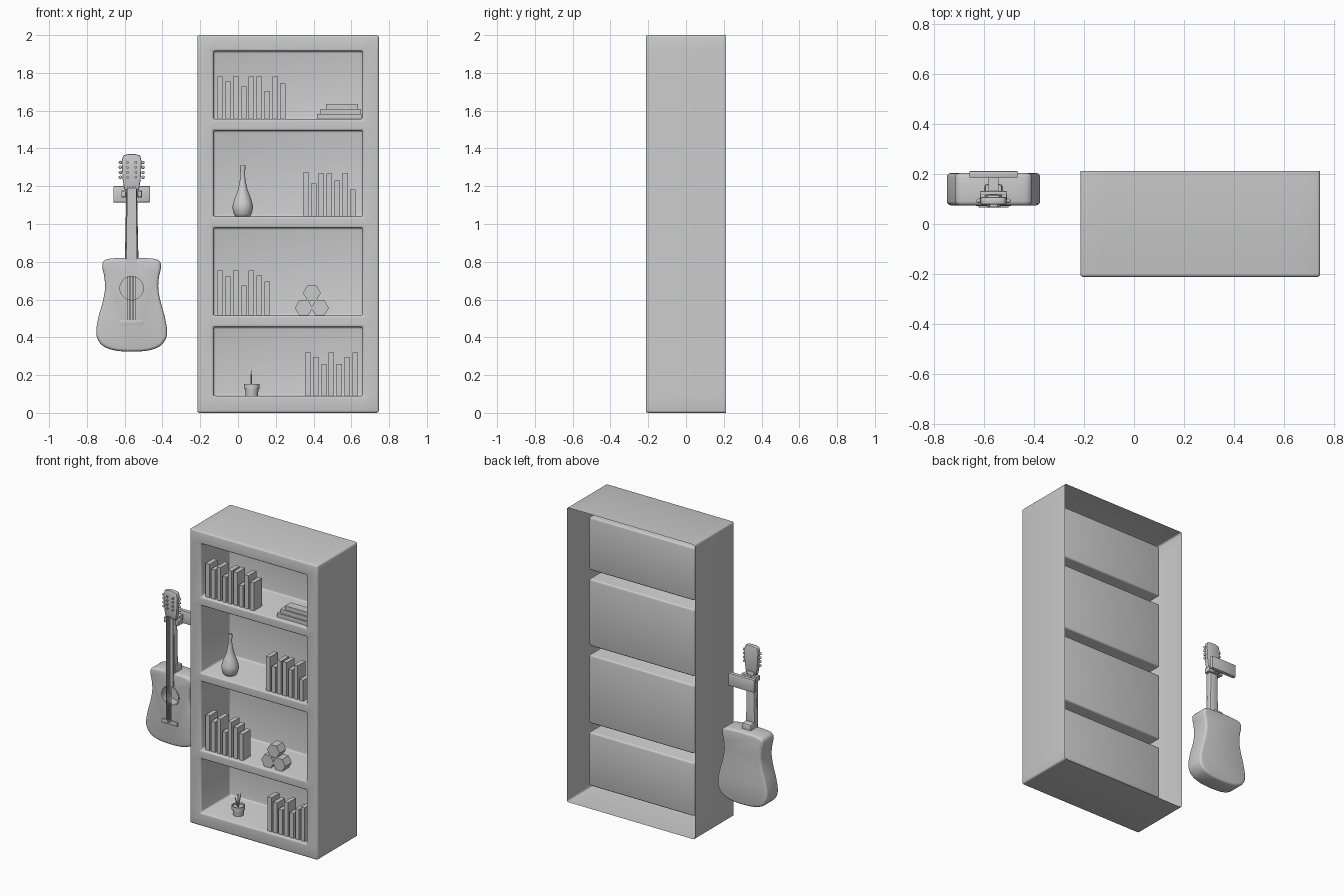
import bpy, bmesh, math
from mathutils import Vector, Matrix

if "Cube" in bpy.data.objects:
    bpy.data.objects.remove(bpy.data.objects["Cube"])


def finish(name, bm):
    me = bpy.data.meshes.new(name)
    bm.to_mesh(me)
    bm.free()
    ob = bpy.data.objects.new(name, me)
    bpy.context.collection.objects.link(ob)
    return ob


def bevel_sharp(bm, width, seg=3, angle=0.6):
    edges = [e for e in bm.edges if len(e.link_faces) == 2 and e.calc_face_angle(0) > angle]
    bmesh.ops.bevel(bm, geom=edges, offset=width, offset_type='OFFSET', segments=seg,
                    profile=0.5, affect='EDGES', clamp_overlap=True)


def prism(name, pts, y0, y1, bevel=0, seg=2):
    """Extrude an (x, z) outline from y0 to y1."""
    bm = bmesh.new()
    a = [bm.verts.new((x, y0, z)) for x, z in pts]
    b = [bm.verts.new((x, y1, z)) for x, z in pts]
    bm.faces.new(a)
    bm.faces.new(b)
    n = len(pts)
    for i in range(n):
        bm.faces.new((a[i], a[(i + 1) % n], b[(i + 1) % n], b[i]))
    bmesh.ops.recalc_face_normals(bm, faces=bm.faces)
    if bevel:
        bevel_sharp(bm, bevel, seg)
    return finish(name, bm)


def box(name, x0, x1, y0, y1, z0, z1, bevel=0):
    return prism(name, [(x0, z0), (x1, z0), (x1, z1), (x0, z1)], y0, y1, bevel)


def lathe(name, prof, x, y, z, n=32):
    """Spin an (r, z) profile about a vertical axis."""
    bm = bmesh.new()
    vs = [bm.verts.new((r, 0, h)) for r, h in prof]
    es = [bm.edges.new(p) for p in zip(vs, vs[1:])]
    bmesh.ops.spin(bm, geom=vs + es, axis=(0, 0, 1), cent=(0, 0, 0), steps=n, angle=2 * math.pi)
    bmesh.ops.remove_doubles(bm, verts=bm.verts, dist=1e-5)
    bmesh.ops.recalc_face_normals(bm, faces=bm.faces)
    ob = finish(name, bm)
    ob.location = (x, y, z)
    return ob


def spline(pts, k=5):
    """Smooth open curve through points."""
    p = [Vector(q) for q in [pts[0]] + pts + [pts[-1]]]
    out = []
    for a, b, c, d in zip(p, p[1:], p[2:], p[3:]):
        for i in range(k):
            t = i / k
            out.append(0.5 * (2 * b + (c - a) * t + (2 * a - 5 * b + 4 * c - d) * t * t
                              + (3 * b - a - 3 * c + d) * t ** 3))
    return [tuple(v) for v in out] + [tuple(pts[-1])]


def ngon(x, z, r, n):
    return [(x + r * math.cos(2 * math.pi * i / n), z + r * math.sin(2 * math.pi * i / n)) for i in range(n)]


def mirrored(right):
    """Close a right-hand outline (bottom to top) about the guitar's axis."""
    left = [(-x, z) for x, z in reversed(right) if x > 1e-4]
    return [(GX + x, z) for x, z in right + left]


# Bookcase: one sheet with four recessed bays, open behind
F, BAY, B = -0.2125, 0.10, 0.2125
xs = [-0.215, -0.13, 0.66, 0.746]
zs = [0, 0.09, 0.455, 0.515, 0.98, 1.04, 1.495, 1.555, 1.915, 2]
bm = bmesh.new()


def quad(*co):
    bm.faces.new([bm.verts.new(c) for c in co])


def tube(a, b, c, d, y):
    for (x0, z0, x1, z1) in ((a, c, b, c), (b, c, b, d), (b, d, a, d), (a, d, a, c)):
        quad((x0, F, z0), (x1, F, z1), (x1, y, z1), (x0, y, z0))


for i in range(3):
    for j in range(9):
        a, b, c, d = xs[i], xs[i + 1], zs[j], zs[j + 1]
        bay = i == 1 and j % 2
        y = BAY if bay else F
        quad((a, y, c), (b, y, c), (b, y, d), (a, y, d))
        if bay:
            tube(a, b, c, d, BAY)
for i in range(3):
    for z in (0, 2):
        quad((xs[i], F, z), (xs[i + 1], F, z), (xs[i + 1], B, z), (xs[i], B, z))
for j in range(9):
    for x in (xs[0], xs[-1]):
        quad((x, F, zs[j]), (x, F, zs[j + 1]), (x, B, zs[j + 1]), (x, B, zs[j]))
bmesh.ops.remove_doubles(bm, verts=bm.verts, dist=1e-4)
bmesh.ops.recalc_face_normals(bm, faces=bm.faces)
if next(f for f in bm.faces if abs(f.calc_center_median().y - F) < 1e-4).normal.y > 0:
    bmesh.ops.reverse_faces(bm, faces=bm.faces)
bevel_sharp(bm, 0.012)
finish("bookcase", bm)

# Rows of upright books
rows = [(-0.11, 1.555, [1.782, 1.755, 1.782, 1.728, 1.782, 1.782, 1.703, 1.782, 1.745]),
        (0.344, 1.04, [1.273, 1.215, 1.268, 1.268, 1.23, 1.27, 1.183]),
        (-0.11, 0.515, [0.753, 0.721, 0.753, 0.674, 0.753, 0.727, 0.695]),
        (0.355, 0.09, [0.32, 0.297, 0.26, 0.32, 0.26, 0.297, 0.32])]
for x, z, tops in rows:
    for i, t in enumerate(tops):
        box("book", x + i * 0.0417, x + i * 0.0417 + 0.029, -0.19, -0.105, z, t)

# Stacked books
for i, (a, b) in enumerate([(0.418, 0.655), (0.437, 0.65), (0.466, 0.635)]):
    box("stacked_book", a, b, -0.18 + 0.01 * i, -0.08 - 0.01 * i, 1.555 + i * 0.027, 1.582 + i * 0.027)

# Vase
lathe("vase", spline([(0, 0), (0.038, 0), (0.054, 0.045), (0.045, 0.09), (0.025, 0.145),
                      (0.013, 0.21), (0.014, 0.265), (0.009, 0.268), (0.006, 0.22), (0, 0.2)], 4), 0.025, -0.12, 1.04)

# Hexagonal ornament
for x, z in ((0.348, 0.556), (0.434, 0.556), (0.391, 0.635)):
    prism("hexagon_block", ngon(x, z, 0.047, 6), -0.18, -0.11)

# Potted plant
lathe("plant_pot", [(0, 0), (0.032, 0), (0.036, 0.037), (0.042, 0.037), (0.042, 0.064),
                    (0.036, 0.064), (0.035, 0.054), (0, 0.054)], 0.073, -0.10, 0.09, 24)
for tilt in (-0.4, 0.0, 0.4):
    bm = bmesh.new()
    bmesh.ops.create_cone(bm, cap_ends=True, segments=6, radius1=0.006, radius2=0.002, depth=0.085,
                          matrix=Matrix.Translation((0, 0, 0.042)))
    leaf = finish("plant_leaf", bm)
    leaf.location = (0.07, -0.10, 0.143)
    leaf.rotation_euler = (tilt, 0, 0)

# Guitar body with sound hole
GX = -0.563
half = spline([(0, 0.324), (0.08, 0.329), (0.145, 0.35), (0.18, 0.39), (0.187, 0.44), (0.175, 0.51), (0.153, 0.59),
               (0.141, 0.66), (0.145, 0.72), (0.155, 0.77), (0.148, 0.803), (0.11, 0.817), (0, 0.822)])
body = prism("guitar_body", mirrored(half), 0.075, 0.204, 0.016, 3)
cutter = prism("hole_cutter", ngon(GX, 0.66, 0.062, 32), 0.03, 0.15)
cutter.hide_render = True
cutter.hide_viewport = True
cutter.display_type = 'WIRE'
mod = body.modifiers.new("sound_hole", 'BOOLEAN')
mod.object = cutter
mod.solver = 'EXACT'

# Rosette ring
bm = bmesh.new()
rings = [[bm.verts.new((x, y, z)) for x, z in ngon(GX, 0.66, r, 32)]
         for r, y in ((0.062, 0.076), (0.062, 0.073), (0.07, 0.073), (0.07, 0.076))]
for a, b in zip(rings, rings[1:]):
    for i in range(32):
        bm.faces.new((a[i], a[(i + 1) % 32], b[(i + 1) % 32], b[i]))
bmesh.ops.recalc_face_normals(bm, faces=bm.faces)
finish("rosette", bm)

# Neck, fretboard, head and bridge
prism("guitar_neck", mirrored([(0.036, 0.81), (0.034, 0.9), (0.028, 1.2)]), 0.078, 0.118, 0.012)
prism("neck_heel", mirrored([(0.036, 0.8), (0.034, 0.86)]), 0.1, 0.16, 0.01)
prism("fretboard", mirrored([(0.028, 0.725), (0.025, 1.19)]), 0.069, 0.08)
prism("guitar_head", mirrored([(0.038, 1.18), (0.047, 1.23), (0.053, 1.33), (0.045, 1.363), (0.02, 1.37)]),
      0.078, 0.108, 0.006)
box("bridge", GX - 0.06, GX + 0.06, 0.066, 0.08, 0.467, 0.493, 0.003)

# Strings
for i in range(6):
    x = GX + (i - 2.5) * 0.008
    box("string", x - 0.001, x + 0.001, 0.064, 0.067, 0.48, 1.2)

# Tuning pegs
for s in (-1, 1):
    for z in (1.247, 1.273, 1.3, 1.326):
        prism("tuning_post", ngon(GX + s * 0.022, z, 0.007, 10), 0.067, 0.08)
        bm = bmesh.new()
        bmesh.ops.create_uvsphere(bm, u_segments=12, v_segments=8, radius=0.009)
        knob = finish("tuning_knob", bm)
        knob.location = (GX + s * 0.06, 0.093, z)

# Wall hanger
box("hanger_plate", GX - 0.097, GX + 0.097, 0.186, B, 1.114, 1.2, 0.004)
box("hanger_arm", GX - 0.02, GX + 0.02, 0.125, 0.19, 1.142, 1.175)
box("hanger_bar", GX - 0.055, GX + 0.055, 0.116, 0.132, 1.14, 1.178, 0.004)
for s in (-1, 1):
    box("hanger_prong", GX + s * 0.043 - 0.011, GX + s * 0.043 + 0.011, 0.085, 0.125, 1.142, 1.176, 0.004)

# Smooth shading with sharp edges kept
bpy.context.view_layer.update()
for ob in bpy.context.scene.objects:
    if ob.type == 'MESH' and ob is not cutter:
        ob.select_set(True)
        bpy.context.view_layer.objects.active = ob
bpy.ops.object.shade_smooth_by_angle(angle=math.radians(35))
